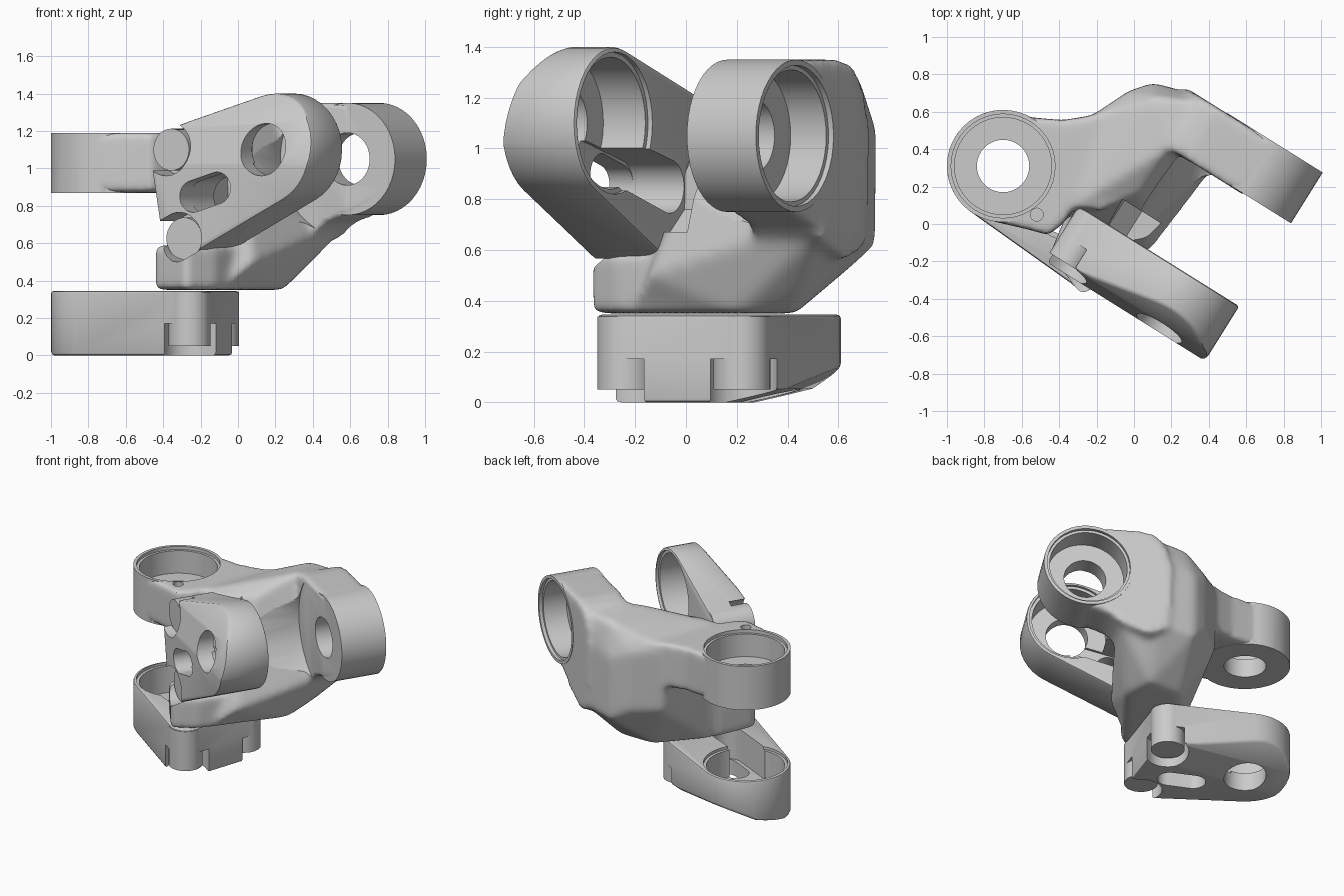
import bpy, bmesh
from math import cos, sin, pi, radians
from mathutils import Matrix, Vector
from mathutils.geometry import convex_hull_2d

if "Cube" in bpy.data.objects:
    bpy.data.objects.remove(bpy.data.objects["Cube"])

CA, SA = cos(radians(32)), sin(radians(32))


def uvz(u, v, z):
    # coordinates along / across the tilted arm, to world
    return Vector((CA * u + SA * v, -SA * u + CA * v, z))


def frame(p, q, w, origin):
    m = Matrix((p, q, w)).transposed().to_4x4()
    m.translation = origin
    return m


ca, sa = cos(radians(8.6)), sin(radians(8.6))
P2, Q2, W2 = (-CA, SA, 0), (0, 0, 1), (SA, CA, 0)
M1 = frame((ca, -sa, 0), (sa, ca, 0), (0, 0, 1), (-.70, .31, 0))   # vertical bearing axis
M2 = frame(P2, Q2, W2, uvz(.41, -.42, 1.1))                        # horizontal bearing axis
M2B = frame(P2, Q2, W2, uvz(.41, -.42, 1.05))
MU = frame(P2, Q2, W2, (0, 0, 0))
I = Matrix()


def circle(x, y, r, n=40):
    return [(x + r * cos(2 * pi * i / n), y + r * sin(2 * pi * i / n)) for i in range(n)]


def hull2(*circles):
    pts = [Vector(c) for k in circles for c in circle(*k)]
    return [pts[i] for i in convex_hull_2d(pts)]


def prism(bm, pts, z0, z1, m=I):
    lo = [bm.verts.new(m @ Vector((a, b, z0))) for a, b in pts]
    hi = [bm.verts.new(m @ Vector((a, b, z1))) for a, b in pts]
    n = len(pts)
    faces = [bm.faces.new(lo[::-1]), bm.faces.new(hi)]
    faces += [bm.faces.new((lo[i], lo[(i + 1) % n], hi[(i + 1) % n], hi[i])) for i in range(n)]
    bmesh.ops.recalc_face_normals(bm, faces=faces)


def finish(bm, name):
    me = bpy.data.meshes.new(name)
    bm.to_mesh(me)
    bm.free()
    ob = bpy.data.objects.new(name, me)
    bpy.context.collection.objects.link(ob)
    return ob


def apply(ob, kind, **props):
    mod = ob.modifiers.new(kind, kind)
    for k, v in props.items():
        setattr(mod, k, v)
    bpy.context.view_layer.objects.active = ob
    bpy.ops.object.modifier_apply(modifier=mod.name)


def boolean(ob, pts, z0, z1, m=I, op='DIFFERENCE'):
    bm = bmesh.new()
    prism(bm, pts, z0, z1, m)
    tool = finish(bm, "cutter")
    tool.hide_render = True
    apply(ob, 'BOOLEAN', object=tool, operation=op, solver='EXACT')
    bpy.data.objects.remove(tool)


def smooth(ob, angle=32):
    bpy.ops.object.select_all(action='DESELECT')
    ob.select_set(True)
    bpy.context.view_layer.objects.active = ob
    bpy.ops.object.shade_smooth_by_angle(angle=radians(angle))


# bearing caps: one shape used twice
A, B = (.60, 0), (.518, -.475)


def make_cap(name):
    bm = bmesh.new()
    prism(bm, hull2((0, 0, .30), (*A, .11), (*B, .11)), 0, .345)
    # rounded-off outer edge
    for (q0, w0), (q1, w1) in (((.30, .14), (.14, .045)), ((.16, .055), (-.08, 0))):
        nrm = Vector((0, w0 - w1, q1 - q0)).normalized()
        bmesh.ops.bisect_plane(bm, geom=bm.verts[:] + bm.edges[:] + bm.faces[:], dist=1e-5,
                               plane_co=(0, q0, w0), plane_no=nrm, clear_outer=True)
        bmesh.ops.holes_fill(bm, edges=[e for e in bm.edges if e.is_boundary])
    bmesh.ops.recalc_face_normals(bm, faces=bm.faces)
    ob = finish(bm, name)
    apply(ob, 'BEVEL', width=.015, segments=2, limit_method='ANGLE', angle_limit=radians(40))
    for (p, q), s in ((A, .1), (B, -.1)):              # bolt recesses open to the edge, then bosses
        boolean(ob, hull2((p, q, .14), (p + .2, q + s, .14)), -.1, .17)
    for c in (A, B):
        boolean(ob, circle(*c, .112), .05, .338, op='UNION')
    boolean(ob, circle(0, 0, .26), .13, .5)            # bearing seat
    boolean(ob, circle(0, 0, .28), .325, .5)
    boolean(ob, circle(0, 0, .14), -.1, .5)
    boolean(ob, hull2((.12, -.17, .10), (.41, -.25, .105)), .11, .5)
    boolean(ob, hull2((.28, -.205, .085), (.43, -.25, .085)), -.1, .5)
    return ob


cap = make_cap("lower_bearing_cap")
cap2 = cap.copy()
cap2.data = cap.data.copy()
cap2.name = "front_bearing_cap"
bpy.context.collection.objects.link(cap2)
for ob, m in ((cap, M1), (cap2, M2)):
    ob.data.transform(m)
    smooth(ob)

# knuckle body: overlapping solids blended together
bm = bmesh.new()
prism(bm, circle(-.70, .31, .285), .885, 1.175)
prism(bm, circle(0, 0, .285), .875, 1.165, M2B)
prism(bm, [(-.70, .605), (-.55, .57), (-.38, .555), (-.2, .585), (0, .69), (.12, .5), (.06, .17),
           (-.18, .07), (-.32, .09), (-.38, .0), (-.46, -.06), (-.56, -.03), (-.78, .02)], .87, 1.19)
prism(bm, [(-.41, 1.35), (-.41, .75), (-.28, .71), (-.18, .63), (0, .56), (.13, .62),
           (.15, 1.08), (.11, 1.24), (.04, 1.33), (-.05, 1.35)], .44, .765, MU)
pad = [(-.45, -.16), (-.28, -.38), (-.12, -.28), (.24, .2), (.22, .43), (-.05, .43), (-.34, .1)]
prism(bm, pad, .35, .59)
core = [uvz(*c) for c in ((-.32, -.08, 1.19), (-.32, -.08, .58), (.15, -.08, .5), (-.18, -.08, 1.0),
                          (-.06, .15, 1.2), (-.05, .46, 1.33), (.2, .74, .67), (.2, .44, .64),
                          (-.08, .765, .64), (-.08, .765, 1.1), (-.02, .75, 1.3))]
core += [Vector(c) for c in ((.1, .75, .62), (.1, .755, 1.06), (-.03, .71, .7), (-.03, .71, 1.12),
                             (.13, .68, 1.29), (-.22, .58, .7), (-.24, .57, 1.15), (.34, .46, .45))]
core += [Vector((a, b, .35)) for a, b in ((-.36, -.05), (-.1, -.22), (.24, .2), (.22, .43), (-.05, .43), (-.3, .15))]
hv = [bm.verts.new(c) for c in core]
bmesh.ops.convex_hull(bm, input=hv)
bmesh.ops.delete(bm, geom=[v for v in hv if v.is_valid and not v.link_faces], context='VERTS')
body = finish(bm, "knuckle_body")
apply(body, 'REMESH', mode='VOXEL', voxel_size=.018)
apply(body, 'SMOOTH', factor=.5, iterations=20)

# crisp bearing housings, wheel clearances and bearing seats
for m in (M1, M2B):
    boolean(body, circle(0, 0, .30, 48), .868, 1.188, m, 'UNION')
boolean(body, circle(0, 0, .42, 48), .25, .868, M1)
boolean(body, circle(0, 0, .42, 48), .25, .863, M2B)
boolean(body, [(-.7, .67), (.0, .67), (.11, .76), (.13, 1.4), (-.7, 1.4)], -.25, .08, MU)   # behind the front cap
boolean(body, circle(*B, .125), -.3, .33, M2)                                             # bolt access
for m in (M1, M2B):
    boolean(body, circle(0, 0, .26), 1.0, 1.4, m)
    boolean(body, circle(0, 0, .278), 1.165, 1.4, m)
    boolean(body, circle(0, 0, .14), .7, 1.4, m)
boolean(body, circle(-.52, .05, .035, 16), 1.12, 1.4)
smooth(body, 35)
